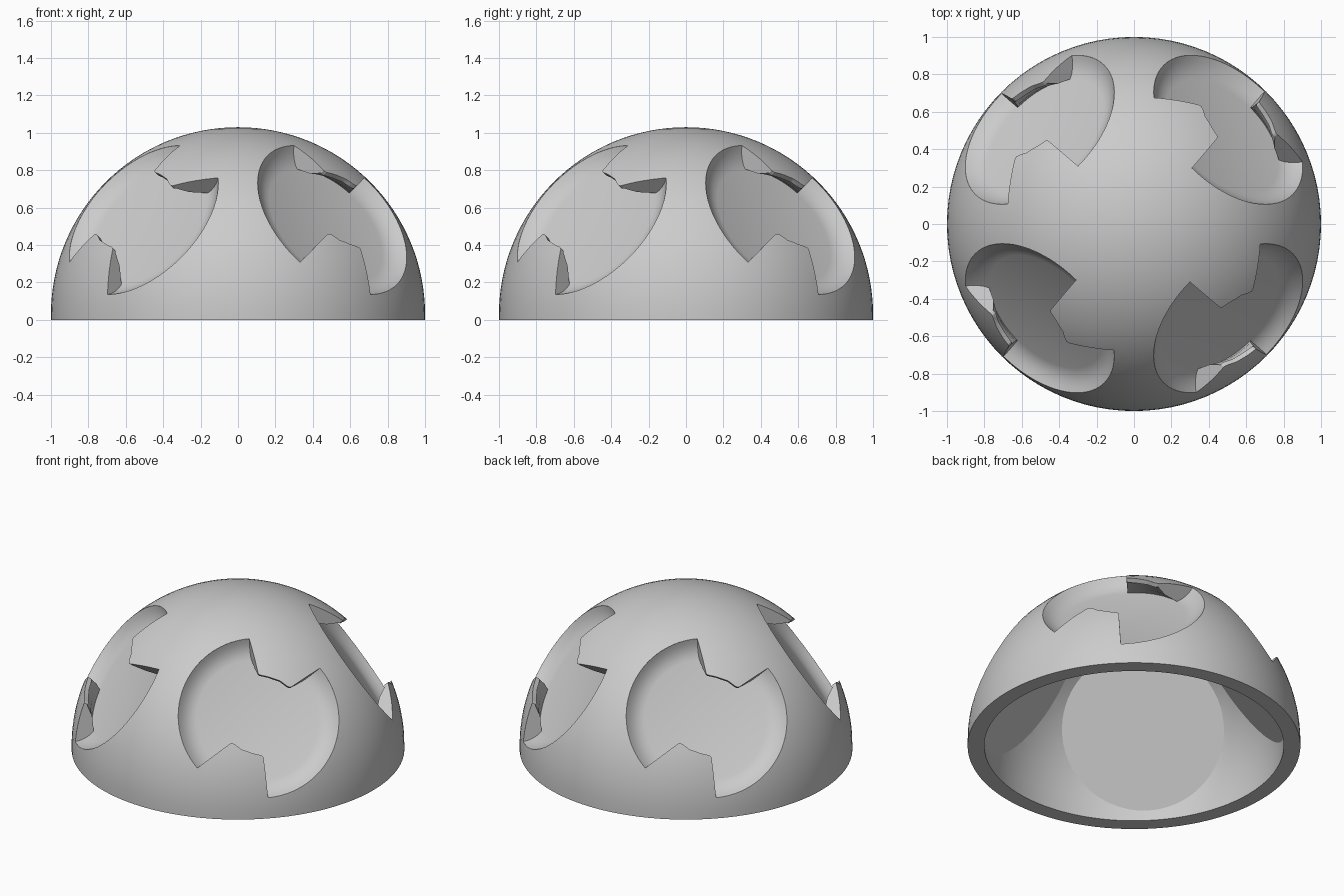
import bpy, bmesh, math
from mathutils import Matrix, Vector

if "Cube" in bpy.data.objects:
    bpy.data.objects.remove(bpy.data.objects["Cube"], do_unlink=True)

BASE = 0.03                     # height of the straight skirt
CENTRE = Vector((0, 0, BASE))
PAD = 0.756                     # distance of the flat inner pads
FLOOR = 0.81                    # distance of the recess floors

grey = bpy.data.materials.new("light grey")
grey.use_nodes = True
grey.diffuse_color = (0.6, 0.6, 0.6, 1)
grey.node_tree.nodes["Principled BSDF"].inputs["Base Color"].default_value = (0.6, 0.6, 0.6, 1)


def finish(bm, name):
    bmesh.ops.recalc_face_normals(bm, faces=bm.faces)
    mesh = bpy.data.meshes.new(name)
    bm.to_mesh(mesh)
    bm.free()
    mesh.materials.append(grey)
    ob = bpy.data.objects.new(name, mesh)
    bpy.context.collection.objects.link(ob)
    return ob


def lathe(profile, steps=96):
    """Closed solid of revolution about z; the profile starts and ends on the axis."""
    bm = bmesh.new()
    verts = [bm.verts.new((r, 0, z)) for r, z in profile]
    edges = [bm.edges.new(p) for p in zip(verts, verts[1:])]
    bmesh.ops.spin(bm, geom=verts + edges, cent=(0, 0, 0), axis=(0, 0, 1),
                   angle=math.tau, steps=steps, use_merge=True)
    bmesh.ops.remove_doubles(bm, verts=bm.verts, dist=1e-5)
    return bm


def dome_profile(radius, bottom, steps=32):
    arc = [(radius * math.cos(math.pi / 2 * i / steps),
            BASE + radius * math.sin(math.pi / 2 * i / steps)) for i in range(steps)]
    return [(0, bottom), (radius, bottom)] + arc + [(0, BASE + radius)]


def cut(target, tool):
    mod = target.modifiers.new("cut", "BOOLEAN")
    mod.operation, mod.solver, mod.object = "DIFFERENCE", "EXACT", tool
    tool.hide_render = True
    bpy.context.view_layer.objects.active = target
    bpy.ops.object.modifier_apply(modifier=mod.name)
    bpy.data.objects.remove(tool, do_unlink=True)


# Local frame of the first recess: right, up, outward
right = Vector((1, 1, 0)).normalized()
out = Vector((1, -1, 1)).normalized()
frame = Matrix((right, out.cross(right), out)).transposed().to_4x4()
placements = [Matrix.Translation(CENTRE) @ Matrix.Rotation(math.pi / 2 * i, 4, "Z") @ frame
              for i in range(4)]

# Outer dome and inner hollow, the hollow flattened behind each recess
shell = finish(lathe(dome_profile(1, 0)), "dome_shell")
bm = lathe(dome_profile(0.9, -0.1))
for m in placements:
    geom = bm.verts[:] + bm.edges[:] + bm.faces[:]
    normal = m.to_3x3() @ Vector((0, 0, 1))
    res = bmesh.ops.bisect_plane(bm, geom=geom, plane_co=m @ Vector((0, 0, PAD)),
                                 plane_no=normal, clear_outer=True)
    rim = [e for e in res["geom_cut"] if isinstance(e, bmesh.types.BMEdge)]
    bmesh.ops.contextual_create(bm, geom=rim)
cut(shell, finish(bm, "hollow_cutter"))

# Round recess with a softly rising edge
recess = [(0, FLOOR), (0.37, FLOOR), (0.405, FLOOR + 0.007), (0.435, FLOOR + 0.02),
          (0.465, FLOOR + 0.04), (0.488, FLOOR + 0.062), (0.49, 0.9), (0.49, 1.1), (0, 1.1)]
# Bevelled hollow below the lip of each tab
undercut = [(0, 0.5), (0.376, 0.5), (0.376, 0.812), (0.302, 0.875), (0.26, 0.94), (0, 0.945)]
# Outline of one locking tab
tab = [(-0.016, 0.6), (0.01, 0.255), (0.02, 0.245), (0.069, 0.23), (0.138, 0.2),
       (0.175, 0.167), (0.19, 0.158), (0.202, 0.158), (0.58, 0.381)]


def tab_solid(sign):
    bm = bmesh.new()
    face = bm.faces.new([bm.verts.new((sign * x, sign * y, 0.6)) for x, y in tab])
    side = bmesh.ops.extrude_face_region(bm, geom=[face])["geom"]
    bmesh.ops.translate(bm, vec=(0, 0, 0.7),
                        verts=[v for v in side if isinstance(v, bmesh.types.BMVert)])
    solid = finish(bm, "tab_cutter")
    cut(solid, finish(lathe(undercut), "undercut_cutter"))
    return solid


for m in placements:
    cutter = finish(lathe(recess), "recess_cutter")
    for sign in (1, -1):
        cut(cutter, tab_solid(sign))
    cutter.data.transform(m)
    cut(shell, cutter)

# Smooth curved surfaces, crisp edges
bpy.ops.object.select_all(action="DESELECT")
shell.select_set(True)
bpy.context.view_layer.objects.active = shell
bpy.ops.object.shade_smooth_by_angle(angle=math.radians(25))
